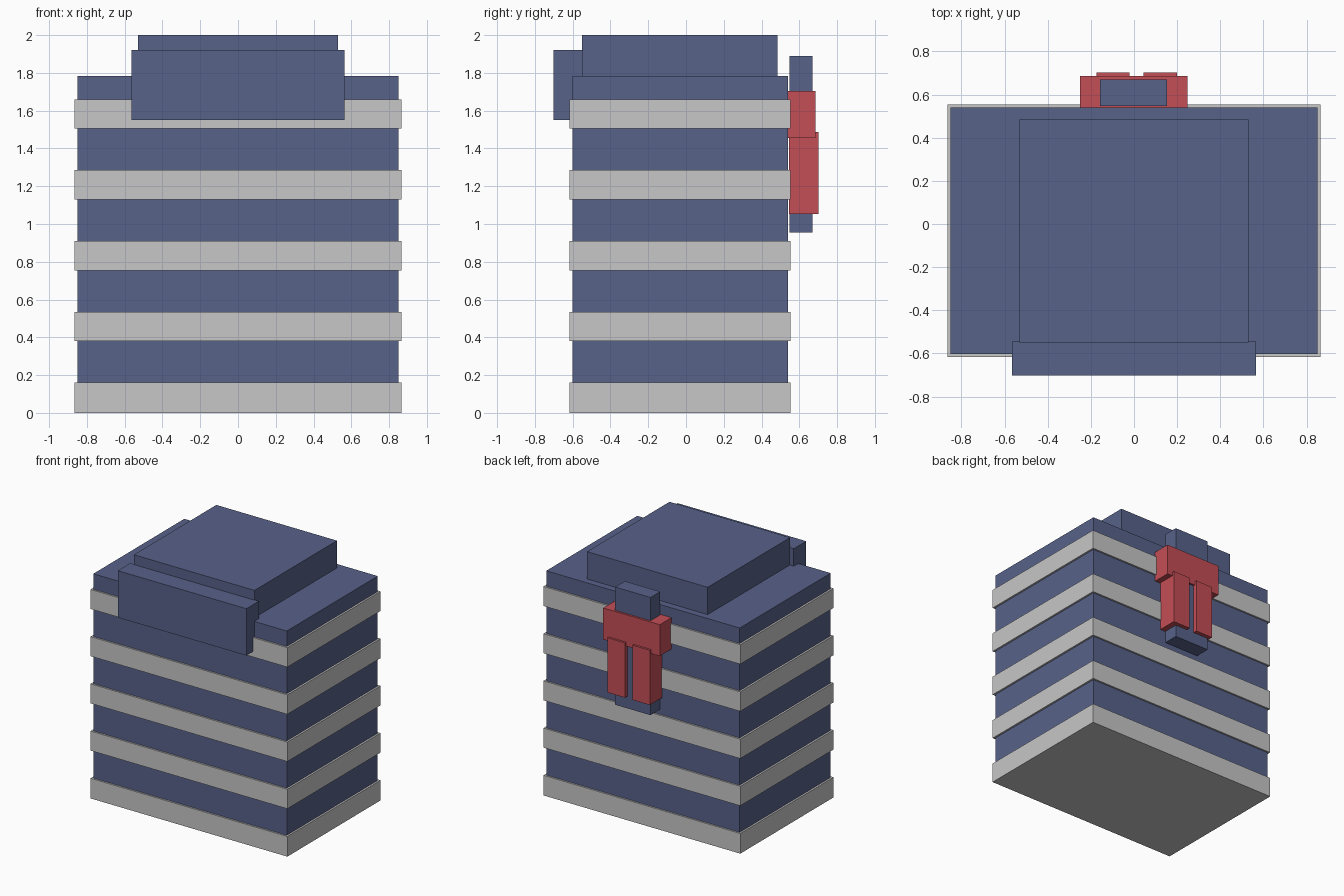
import bpy

cube = bpy.data.objects.get("Cube")
if cube:
    bpy.data.objects.remove(cube, do_unlink=True)


def material(name, rgb):
    m = bpy.data.materials.new(name)
    m.use_nodes = True
    m.diffuse_color = (*rgb, 1)
    m.node_tree.nodes["Principled BSDF"].inputs["Base Color"].default_value = (*rgb, 1)
    return m


BLUE = material("slate_blue", (0.098, 0.122, 0.254))
GREY = material("light_grey", (0.57, 0.57, 0.58))
RED = material("soft_red", (0.552, 0.076, 0.093))


def box(name, x, y, z, mat):
    """Box from (min, max) ranges along each axis."""
    ranges = (x, y, z)
    bpy.ops.mesh.primitive_cube_add(size=1)
    ob = bpy.context.object
    ob.name = name
    ob.location = [(a + b) / 2 for a, b in ranges]
    ob.scale = [b - a for a, b in ranges]
    bpy.ops.object.transform_apply(location=True, rotation=False, scale=True)
    ob.data.materials.append(mat)
    return ob


# Tower body, starting just above the underside of the lowest band
box("tower_body", (-0.85, 0.85), (-0.602, 0.54), (0.02, 1.783), BLUE)

# Evenly spaced floor bands
for i in range(5):
    base = 0.005 + 0.375 * i if i else 0
    box(f"floor_band_{i + 1}", (-0.865, 0.865), (-0.616, 0.554),
        (base, 0.16 + 0.375 * i), GREY)

# Roof block and front sign board
box("roof_block", (-0.53, 0.53), (-0.55, 0.485), (1.75, 2.0), BLUE)
box("sign_board", (-0.565, 0.565), (-0.702, -0.545), (1.55, 1.922), BLUE)

# Figure on the back wall: column, shoulders and two hanging panels
box("back_column", (-0.157, 0.153), (0.548, 0.67), (0.955, 1.89), BLUE)
box("back_shoulders", (-0.25, 0.247), (0.54, 0.686), (1.455, 1.705), RED)
for name, x in (("right", (-0.173, -0.02)), ("left", (0.045, 0.2))):
    box(f"back_panel_{name}", x, (0.546, 0.702), (1.052, 1.487), RED)
